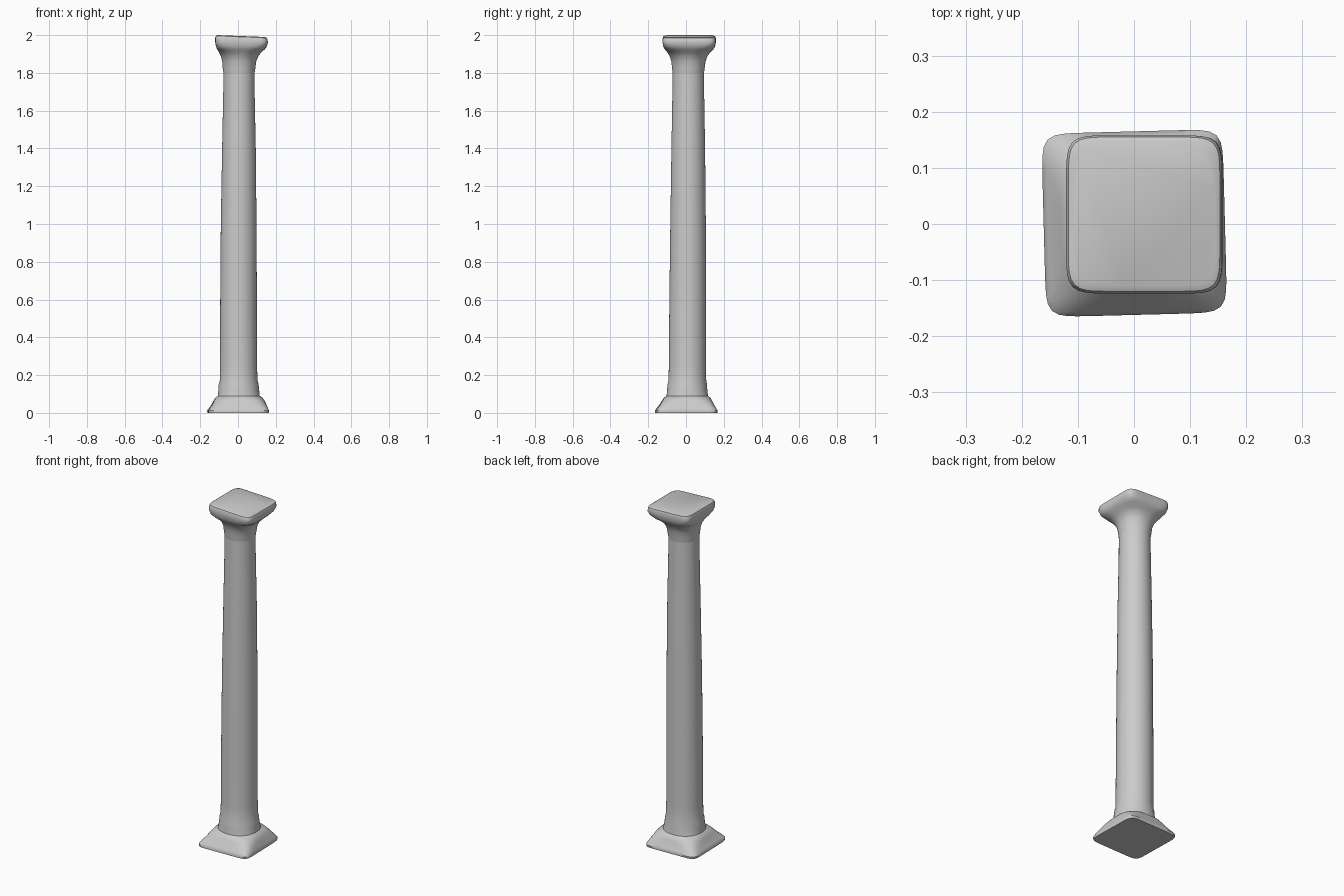
import bpy, bmesh, math

SIDES = 96

def ring(bm, z, x0, x1, y0, y1, n, turn=0.0, tilt=0.0):
    """Rounded-square ring: n = 2 is round, larger n is squarer."""
    cx, cy, hx, hy = (x0 + x1) / 2, (y0 + y1) / 2, (x1 - x0) / 2, (y1 - y0) / 2
    t = math.radians(turn)
    verts = []
    for i in range(SIDES):
        a = 2 * math.pi * i / SIDES
        c, s = math.cos(a), math.sin(a)
        r = (abs(c) ** n + abs(s) ** n) ** (-1 / n)
        px, py = hx * r * c, hy * r * s
        x = cx + px * math.cos(t) - py * math.sin(t)
        y = cy + px * math.sin(t) + py * math.cos(t)
        verts.append(bm.verts.new((x, y, z - tilt * (px + hx))))
    return verts

def loft(name, sections, cap_bottom=False, cap_top=False):
    bm = bmesh.new()
    rings = [ring(bm, *s) for s in sections]
    for a, b in zip(rings, rings[1:]):
        for i in range(SIDES):
            j = (i + 1) % SIDES
            bm.faces.new((a[i], a[j], b[j], b[i]))
    if cap_bottom:
        bm.faces.new(rings[0][::-1])
    if cap_top:
        bm.faces.new(rings[-1])
    me = bpy.data.meshes.new(name)
    bm.to_mesh(me)
    bm.free()
    ob = bpy.data.objects.new(name, me)
    bpy.context.collection.objects.link(ob)
    bpy.ops.object.select_all(action='DESELECT')
    ob.select_set(True)
    bpy.context.view_layer.objects.active = ob
    bpy.ops.object.shade_smooth_by_angle(angle=math.radians(40))

# shared joints between the parts
foot = (0.09, -0.107, 0.115, -0.103, 0.117, 2.2)
neck = (1.80, -0.077, 0.088, -0.071, 0.095, 2)

# square flared plinth
loft("base", [
    (0.0, -0.16, 0.16, -0.161, 0.163, 10, 1.5),
    (0.012, -0.161, 0.162, -0.162, 0.165, 10, 1.5),
    (0.024, -0.153, 0.157, -0.155, 0.158, 9, 1.5),
    (0.042, -0.14, 0.15, -0.14, 0.148, 6, 1.5),
    (0.065, -0.129, 0.14, -0.127, 0.138, 4, 1),
    (0.08, -0.12, 0.13, -0.117, 0.13, 3),
    foot], cap_bottom=True)

# round, slightly bellied shaft with a soft foot ring
loft("shaft", [
    foot,
    (0.12, -0.104, 0.112, -0.1, 0.113, 2),
    (0.15, -0.102, 0.109, -0.098, 0.111, 2),
    (0.175, -0.096, 0.103, -0.092, 0.107, 2),
    (0.25, -0.095, 0.101, -0.091, 0.106, 2),
    (0.6, -0.094, 0.1, -0.088, 0.106, 2),
    (1.0, -0.091, 0.098, -0.083, 0.105, 2),
    (1.4, -0.084, 0.094, -0.077, 0.101, 2),
    (1.7, -0.078, 0.088, -0.072, 0.096, 2),
    neck])

# flared neck and square, slightly tilted top slab
loft("capital", [
    neck,
    (1.825, -0.081, 0.092, -0.074, 0.099, 2),
    (1.86, -0.083, 0.096, -0.077, 0.103, 2.1),
    (1.89, -0.091, 0.108, -0.087, 0.114, 2.3),
    (1.91, -0.101, 0.125, -0.1, 0.13, 2.8),
    (1.925, -0.11, 0.142, -0.112, 0.145, 4),
    (1.94, -0.117, 0.153, -0.121, 0.154, 6),
    (1.965, -0.121, 0.158, -0.124, 0.158, 8, 0, 0.02),
    (1.985, -0.121, 0.157, -0.124, 0.158, 8, 0, 0.035),
    (1.996, -0.117, 0.153, -0.12, 0.155, 8, 0, 0.04),
    (2.0, -0.108, 0.144, -0.111, 0.147, 7, 0, 0.04)], cap_top=True)
